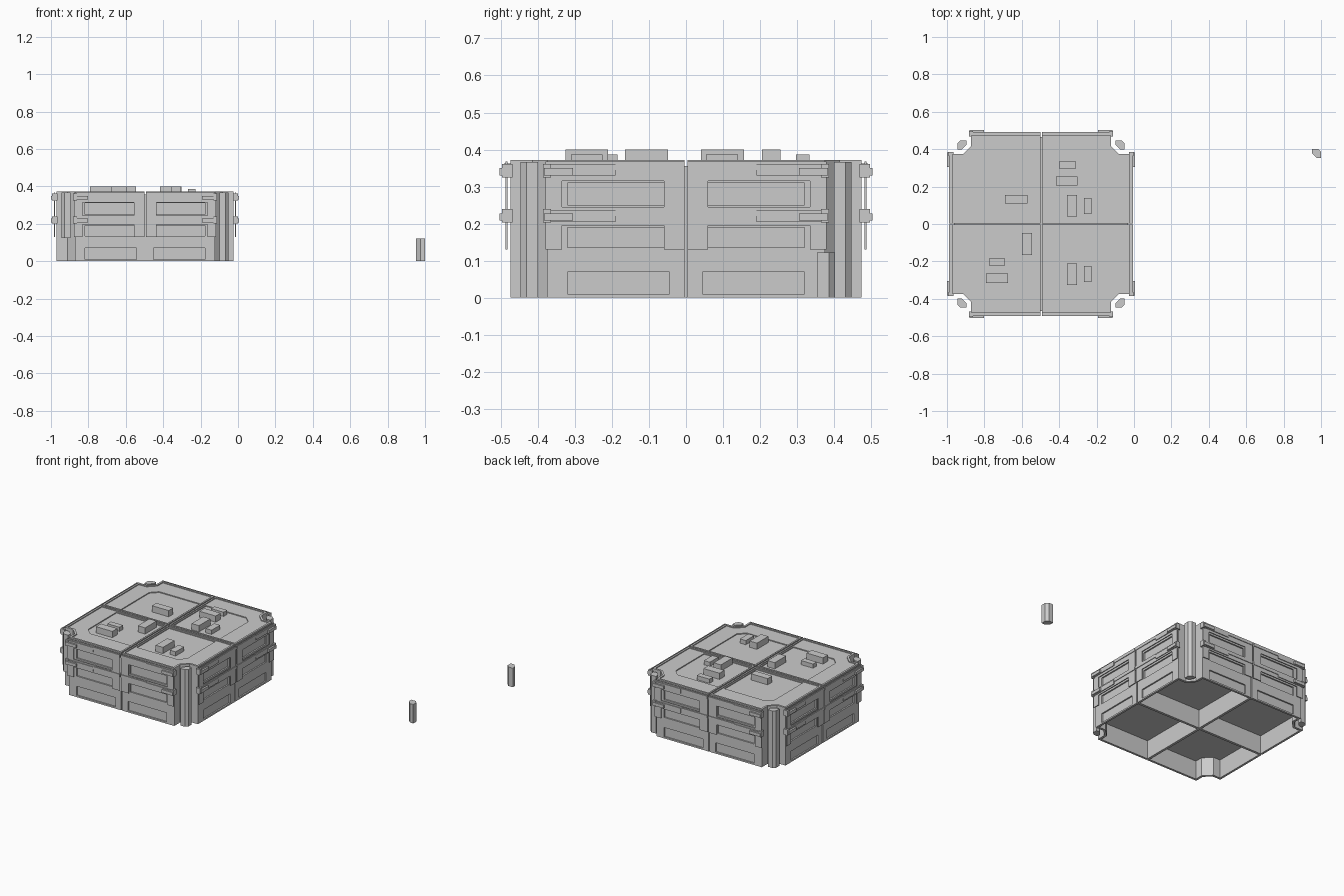
import bpy, bmesh, math
from mathutils import Matrix, Vector

old = bpy.data.objects.get("Cube")
if old:
    bpy.data.objects.remove(old)

CX = -0.497                      # building centre on x
HALF = 0.474                     # wall half width
TOP = 0.372                      # roof height

grey = bpy.data.materials.new("plain grey")
grey.use_nodes = True
grey.diffuse_color = (0.6, 0.6, 0.6, 1)
bsdf = grey.node_tree.nodes["Principled BSDF"]
bsdf.inputs["Base Color"].default_value = (0.6, 0.6, 0.6, 1)
bsdf.inputs["Roughness"].default_value = 0.7


def box(bm, x, y, z):
    """Box from (low, high) ranges."""
    size = Matrix.Diagonal((x[1] - x[0], y[1] - y[0], z[1] - z[0], 1))
    mid = Matrix.Translation((sum(x) / 2, sum(y) / 2, sum(z) / 2))
    bmesh.ops.create_cube(bm, size=1, matrix=mid @ size)


def prism(bm, outline, low, high):
    base = bm.faces.new([bm.verts.new((x, y, low)) for x, y in outline])
    out = bmesh.ops.extrude_face_region(bm, geom=[base])
    moved = [v for v in out["geom"] if isinstance(v, bmesh.types.BMVert)]
    bmesh.ops.translate(bm, verts=moved, vec=(0, 0, high - low))


def finish(name, bm, x=CX):
    bmesh.ops.recalc_face_normals(bm, faces=bm.faces)
    mesh = bpy.data.meshes.new(name)
    bm.to_mesh(mesh)
    bm.free()
    mesh.materials.append(grey)
    ob = bpy.data.objects.new(name, mesh)
    ob.location.x = x
    bpy.context.collection.objects.link(ob)
    return ob


def four_sides(build):
    """Build on the +x side, then repeat round the centre."""
    bm = bmesh.new()
    for k in range(4):
        part = bmesh.new()
        build(part)
        part.transform(Matrix.Rotation(k * math.pi / 2, 4, "Z"))
        mesh = bpy.data.meshes.new("side")
        part.to_mesh(mesh)
        part.free()
        bm.from_mesh(mesh)
        bpy.data.meshes.remove(mesh)
    return bm


def mirrored(bm, out, span, z):
    box(bm, out, span, z)
    box(bm, out, (-span[1], -span[0]), z)


def cut(target, name, bm):
    cutter = finish(name, bm)
    cutter.hide_render = True
    cutter.hide_viewport = True
    mod = target.modifiers.new(name, "BOOLEAN")
    mod.operation = "DIFFERENCE"
    mod.solver = "EXACT"
    mod.object = cutter


# Main block with a notch at each corner
def notch(sign=1):
    return [(HALF, 0.375), (0.415, 0.375), (0.375, 0.415), (0.375, HALF)]


outline = []
for k in range(4):
    turn = Matrix.Rotation(k * math.pi / 2, 2)
    outline += [tuple(turn @ Vector(p)) for p in notch()]
bm = bmesh.new()
prism(bm, outline, 0, TOP)
body = finish("building_body", bm)


# Four open cells underneath
def cell(bm):
    prism(bm, [(0.008, 0.008), (0.46, 0.008), (0.46, 0.36), (0.41, 0.36),
               (0.36, 0.41), (0.36, 0.46), (0.008, 0.46)], -0.05, 0.12)


cut(body, "cell_cutter", four_sides(cell))


# Recessed wall panels in three storeys
def panels(bm):
    for low, high, near in ((0.01, 0.07, 0.045), (0.135, 0.19, 0.06), (0.25, 0.31, 0.06)):
        mirrored(bm, (HALF - 0.009, HALF + 0.05), (near, 0.32), (low, high))


cut(body, "panel_cutter", four_sides(panels))

# Sunken roof quarters with deeper chamfered trays
edge = HALF - 0.012


def roof_quarter(bm):
    prism(bm, [(0.014, 0.014), (edge, 0.014), (edge, 0.362), (0.409, 0.362),
               (0.362, 0.409), (0.362, edge), (0.014, edge)], TOP - 0.006, TOP + 0.1)


def roof_tray(bm):
    prism(bm, [(0.022, 0.022), (0.352, 0.022), (0.352, 0.31), (0.31, 0.352),
               (0.022, 0.352)], TOP - 0.012, TOP + 0.05)


cut(body, "roof_cutter", four_sides(roof_quarter))
cut(body, "tray_cutter", four_sides(roof_tray))


# Seams between the quarters, on the walls and over the roof
def seam(bm):
    box(bm, (HALF - 0.008, HALF + 0.05), (-0.004, 0.004), (-0.05, TOP + 0.05))


cut(body, "wall_seam_cutter", four_sides(seam))
bm = bmesh.new()
box(bm, (-0.6, 0.6), (-0.004, 0.004), (TOP - 0.016, TOP + 0.1))
cut(body, "roof_seam_cutter_x", bm)
bm = bmesh.new()
box(bm, (-0.004, 0.004), (-0.6, 0.6), (TOP - 0.016, TOP + 0.1))
cut(body, "roof_seam_cutter_y", bm)


# Thin frame standing just off the upper storeys
def frame(bm):
    skin = (0.482, 0.487)
    for low, high in ((0.195, 0.245), (0.315, 0.368)):
        mirrored(bm, skin, (0.004, 0.38), (low, high))
    for low, high in ((0.13, 0.195), (0.245, 0.315)):
        mirrored(bm, skin, (0.004, 0.06), (low, high))
        mirrored(bm, skin, (0.335, 0.38), (low, high))


finish("upper_wall_frame", four_sides(frame))


# Ledges that rise toward the middle, tied back to the wall
def ledges(bm):
    for z in (0.205, 0.33):
        mirrored(bm, (HALF - 0.004, 0.492), (0.19, 0.37), (z, z + 0.03))
        mirrored(bm, (HALF - 0.004, 0.491), (0.004, 0.19), (z + 0.015, z + 0.033))


finish("wall_ledges", four_sides(ledges))


# Heavier clips at the ends of the ledges
def clips(bm):
    for z in (0.203, 0.325):
        mirrored(bm, (HALF - 0.005, 0.503), (0.305, 0.383), (z + 0.005, z + 0.025))
        mirrored(bm, (HALF - 0.005, 0.497), (0.365, 0.386), (z, z + 0.036))


finish("ledge_clips", four_sides(clips))

# Corner posts; the front one on the -x side starts a storey up
POST = [(-0.024, 0.0), (0.0, -0.024), (0.024, -0.024), (0.024, 0.008),
        (0.008, 0.024), (-0.024, 0.024)]
for k, name in enumerate(("back_left", "back_right", "front_right", "front_left")):
    bm = bmesh.new()
    prism(bm, [(x + 0.423, y + 0.423) for x, y in POST], 0.125 if k == 2 else 0, TOP - 0.005)
    bm.transform(Matrix.Rotation(k * math.pi / 2, 4, "Z"))
    finish(name + "_corner_post", bm)

# Loose post standing apart
bm = bmesh.new()
prism(bm, [(x, y + 0.378) for x, y in POST], 0, 0.122)
finish("loose_post", bm, 0.976)

# Roof units: centre, size, top height
TALL, LOW = 0.4, 0.387
UNITS = [(-0.36, 0.23, 0.115, 0.05, TALL), (-0.355, 0.315, 0.09, 0.036, LOW),
         (-0.63, 0.132, 0.12, 0.046, TALL), (-0.332, 0.098, 0.052, 0.116, TALL),
         (-0.247, 0.097, 0.042, 0.086, LOW), (-0.572, -0.107, 0.052, 0.116, TALL),
         (-0.732, -0.203, 0.086, 0.036, LOW), (-0.732, -0.29, 0.116, 0.05, TALL),
         (-0.332, -0.268, 0.052, 0.116, TALL), (-0.247, -0.268, 0.042, 0.086, LOW)]
for i, (x, y, w, d, top) in enumerate(UNITS):
    bm = bmesh.new()
    box(bm, (-w / 2, w / 2), (y - d / 2, y + d / 2), (TOP - 0.014, top))
    finish("roof_unit_%d" % (i + 1), bm, x)
